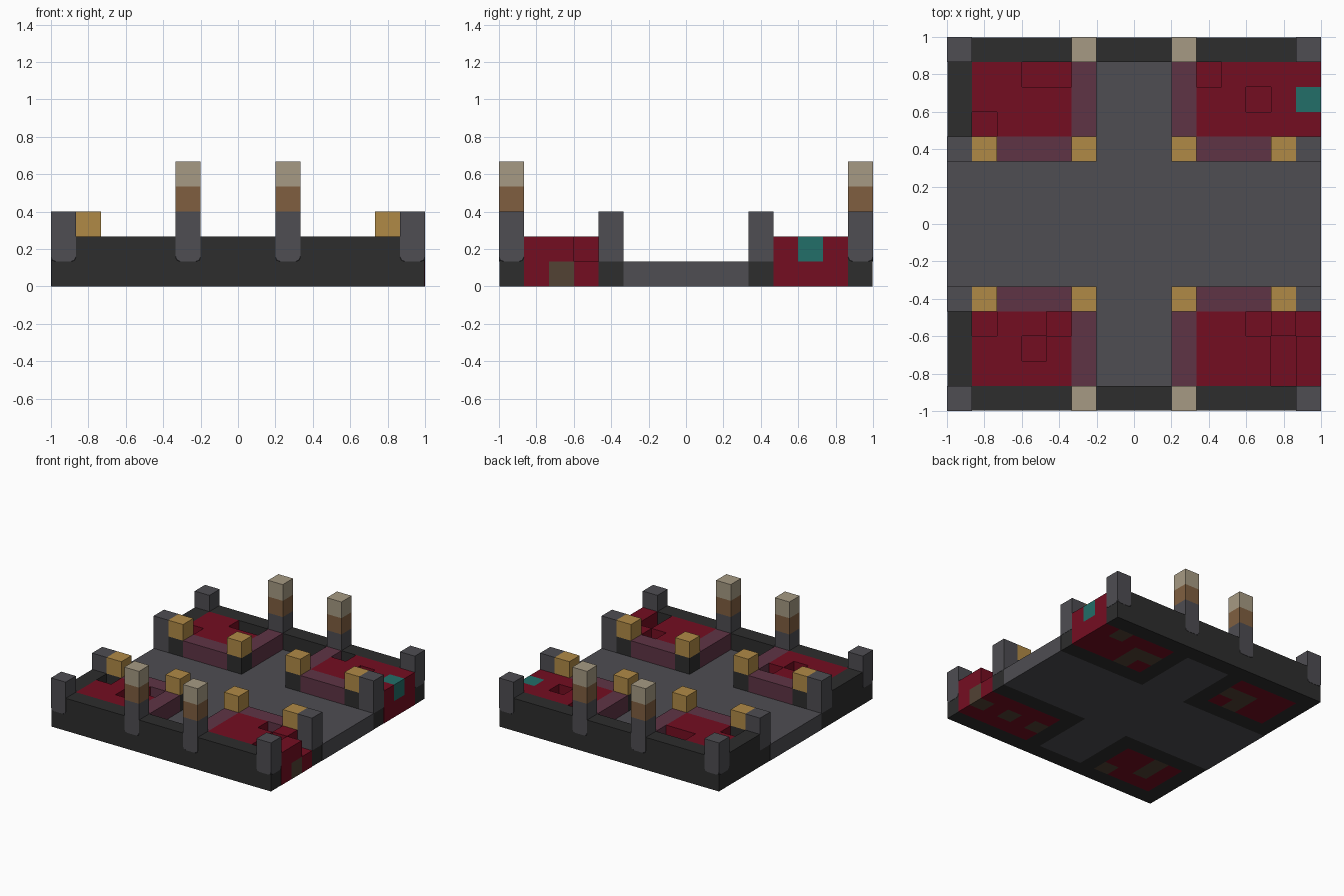
import bpy, bmesh
from mathutils import Vector

if "Cube" in bpy.data.objects:
    bpy.data.objects.remove(bpy.data.objects["Cube"])

U = 2 / 15       # one block
HALF = 7.5       # half the width in blocks
EDGE = 7.485     # walls sit just behind the post faces


def material(name, r, g, b):
    def lin(c):
        c /= 255
        return c / 12.92 if c <= 0.04045 else ((c + 0.055) / 1.055) ** 2.4
    m = bpy.data.materials.new(name)
    col = (lin(r), lin(g), lin(b), 1)
    m.diffuse_color = col
    m.use_nodes = True
    shader = m.node_tree.nodes["Principled BSDF"]
    shader.inputs["Base Color"].default_value = col
    shader.inputs["Roughness"].default_value = 0.9
    return m


DARK = material("dark_stone", 45, 45, 45)
GREY = material("grey_stone", 78, 77, 82)
RED = material("red_leaf", 116, 13, 33)
PURPLE = material("purple_hedge", 95, 52, 69)
GOLD = material("gold_block", 176, 138, 70)
BROWN = material("brown_wood", 128, 95, 64)
BEIGE = material("beige_lamp", 166, 154, 131)
TEAL = material("teal_leaf", 34, 110, 104)
EARTH = material("brown_earth", 82, 66, 52)


def finish(name, bm, mats):
    me = bpy.data.meshes.new(name)
    bm.to_mesh(me)
    bm.free()
    for m in mats:
        me.materials.append(m)
    ob = bpy.data.objects.new(name, me)
    bpy.context.collection.objects.link(ob)
    return ob


def box(name, mat, xs, ys, zs, round_foot=False):
    """Box between pairs of limits given in blocks."""
    lo = Vector([min(p) for p in (xs, ys, zs)]) * U
    hi = Vector([max(p) for p in (xs, ys, zs)]) * U
    bm = bmesh.new()
    bmesh.ops.create_cube(bm, size=1)
    for v in bm.verts:
        v.co = Vector([(lo[i] + hi[i]) / 2 + v.co[i] * (hi[i] - lo[i]) for i in range(3)])
    if round_foot:
        feet = [v for v in bm.verts if v.co.z < (lo.z + hi.z) / 2]
        bmesh.ops.bevel(bm, geom=feet, offset=U * 0.2, segments=2,
                        profile=0.5, affect='VERTICES')
    return finish(name, bm, [mat])


def planting(name, cells):
    """Joined blocks, skin only; cells maps (column, row, layer) to a material."""
    mats = list(dict.fromkeys(cells.values()))
    bm = bmesh.new()
    for c, mat in cells.items():
        centre = Vector((c[0] - 7, c[1] - 7, c[2] + 0.5))
        for axis in range(3):
            for s in (-1, 1):
                n = Vector((0, 0, 0))
                n[axis] = s
                if tuple(int(c[i] + n[i]) for i in range(3)) in cells:
                    continue
                a = Vector((0, 0, 0))
                a[(axis + 1) % 3] = 0.5
                b = n.cross(a)
                f = bm.faces.new([bm.verts.new((centre + n / 2 + d) * U)
                                  for d in (a + b, b - a, -a - b, a - b)])
                f.material_index = mats.index(mat)
    bmesh.ops.remove_doubles(bm, verts=bm.verts, dist=0.0001)
    return finish(name, bm, mats)


# Paved cross
box("long_path", GREY, (-HALF, HALF), (-2.5, 2.5), (0, 1))
for sy, end in ((-1, "front"), (1, "back")):
    box(end + "_path", GREY, (-1.5, 1.5), (sy * 2.5, sy * 6.5), (0, 1))
    # Outer wall along the whole end
    box(end + "_wall", DARK, (-EDGE, EDGE), (sy * 6.5, sy * EDGE), (0, 2))
    box(end + "_left_gap_curb", DARK, (6.5, EDGE), (sy * 2.5, sy * 3.5), (0, 1))
    box(end + "_right_gap_curb", DARK, (-EDGE, -6.5), (sy * 2.5, sy * 3.5), (0, 1))
    # Side wall stands only on the right
    box(end + "_side_wall", DARK, (-EDGE, -6.5), (sy * 3.5, sy * 6.5), (0, 2))

    for sx, side in ((-1, "right"), (1, "left")):
        tag = f"{end}_{side}_"
        # Footing around the bed
        box(tag + "cross_footing", DARK, (sx * 1.5, sx * 6.5), (sy * 2.5, sy * 3.5), (0, 1))
        box(tag + "long_footing", DARK, (sx * 1.5, sx * 2.5), (sy * 3.5, sy * 6.5), (0, 1))
        # Low hedges
        box(tag + "cross_hedge", PURPLE, (sx * 2.5, sx * 5.5), (sy * 2.5, sy * 3.5), (1, 2))
        box(tag + "long_hedge", PURPLE, (sx * 1.5, sx * 2.5), (sy * 3.5, sy * 6.5), (1, 2))
        # Gold blocks on dark stands
        for x, spot in ((1.5, "inner"), (5.5, "outer")):
            span = (sx * x, sx * (x + 1)), (sy * 2.5, sy * 3.5)
            box(tag + spot + "_stand", DARK, *span, (1, 2))
            box(tag + spot + "_gold_block", GOLD, *span, (2, 3))
        # Corner and path posts
        box(tag + "corner_post", GREY, (sx * 6.5, sx * HALF), (sy * 6.5, sy * HALF), (1, 3), True)
        box(tag + "side_post", GREY, (sx * 6.5, sx * HALF), (sy * 2.5, sy * 3.5), (1, 3))
        # Gate pillar
        gate = (sx * 1.5, sx * 2.5), (sy * 6.5, sy * HALF)
        box(tag + "gate_post", GREY, *gate, (1, 3), True)
        box(tag + "gate_wood", BROWN, *gate, (3, 4))
        box(tag + "gate_lamp", BEIGE, *gate, (4, 5))

# Planting beds: columns, rows, hollows in the top, bare earth below
BEDS = {
    "front_right_bed": (range(1, 5), range(1, 4),
                        {(1, 3), (4, 3), (3, 2)}, {(4, 3), (2, 3), (4, 1), (3, 2), (2, 2)}),
    "front_left_bed": (range(10, 15), range(1, 4),
                       {(12, 3), (14, 3), (13, 1), (13, 2)}, {(14, 2), (12, 2), (10, 2)}),
    "back_right_bed": (range(1, 5), range(11, 14),
                       {(3, 13), (4, 13), (1, 11)}, {(4, 12), (3, 12), (3, 11)}),
    "back_left_bed": (range(10, 15), range(11, 14),
                      {(10, 13), (12, 12)}, {(13, 13), (11, 12), (11, 11), (10, 12)}),
}
for name, (cols, rows, hollows, earth) in BEDS.items():
    cells = {}
    for c in cols:
        for r in rows:
            # Earth never shows in a hollow
            bare = (c, r) in earth and (c, r) not in hollows
            cells[c, r, 0] = EARTH if bare else RED
            if (c, r) not in hollows:
                cells[c, r, 1] = TEAL if (c, r) == (14, 12) else RED
    planting(name, cells)
